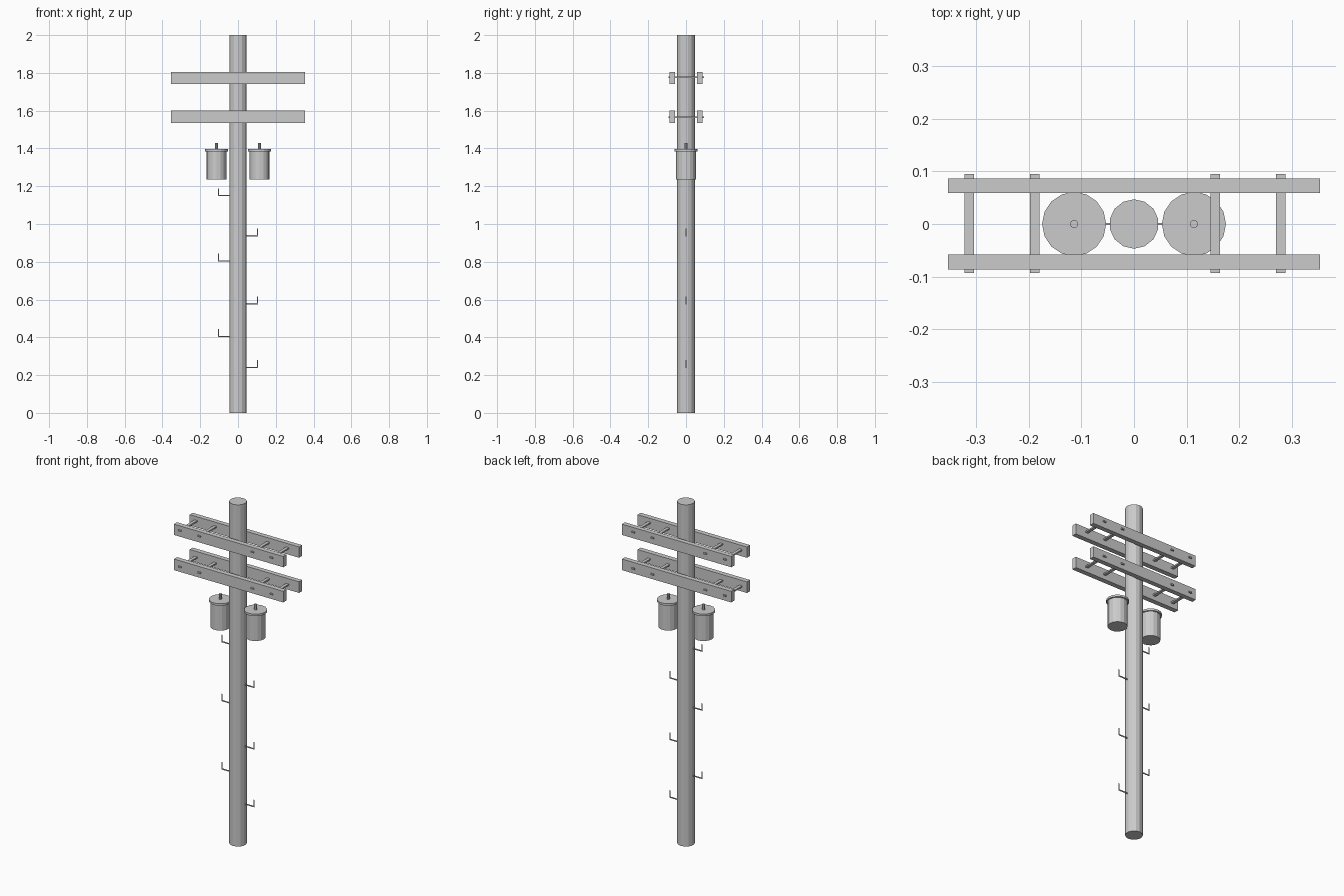
import bpy, math

if "Cube" in bpy.data.objects:
    bpy.data.objects.remove(bpy.data.objects["Cube"])


def box(name, x, y, z):
    """Box from (min, max) ranges on each axis."""
    r = (x, y, z)
    bpy.ops.mesh.primitive_cube_add(size=1, location=[(a + b) / 2 for a, b in r])
    o = bpy.context.object
    o.name = name
    o.scale = [abs(b - a) for a, b in r]
    bpy.ops.object.transform_apply(location=False, rotation=False, scale=True)
    return o


def cylinder(name, x, z0, z1, radius, sides):
    bpy.ops.mesh.primitive_cylinder_add(vertices=sides, radius=radius, depth=z1 - z0,
                                        location=(x, 0, (z0 + z1) / 2))
    o = bpy.context.object
    o.name = name
    return o


# Main pole
cylinder("pole", 0, 0, 2, 0.047, 14)

# Two levels of paired crossarms, tied together by flat bolts
for level, z0, z1, zb in (("upper", 1.741, 1.804, 1.778), ("lower", 1.535, 1.6, 1.565)):
    for side, y in (("front", (-0.087, -0.058)), ("back", (0.059, 0.087))):
        box(f"{level}_{side}_crossarm", (-0.354, 0.354), y, (z0, z1))
    for i, x in enumerate((-0.314, -0.189, 0.155, 0.279)):
        box(f"{level}_bolt_{i}", (x - 0.009, x + 0.009), (-0.093, 0.095),
            (zb - 0.004, zb + 0.004))

# Transformer cans with lid and terminal
for side, s in (("left", -1), ("right", 1)):
    x = s * 0.114
    cylinder(f"{side}_can", x, 1.236, 1.39, 0.053, 16)
    cylinder(f"{side}_can_lid", x, 1.385, 1.397, 0.061, 16)
    cylinder(f"{side}_can_terminal", x, 1.39, 1.428, 0.008, 8)

# Climbing pegs: a horizontal bar with an upturned tip
for side, s, heights in (("right", 1, (0.24, 0.578, 0.938)), ("left", -1, (0.405, 0.805, 1.15))):
    for i, z in enumerate(heights):
        xs = sorted((s * 0.03, s * 0.107))
        box(f"{side}_peg_{i}", xs, (-0.002, 0.002), (z - 0.003, z + 0.003))
        xs = sorted((s * 0.101, s * 0.107))
        box(f"{side}_peg_tip_{i}", xs, (-0.002, 0.002), (z + 0.003, z + 0.039))
